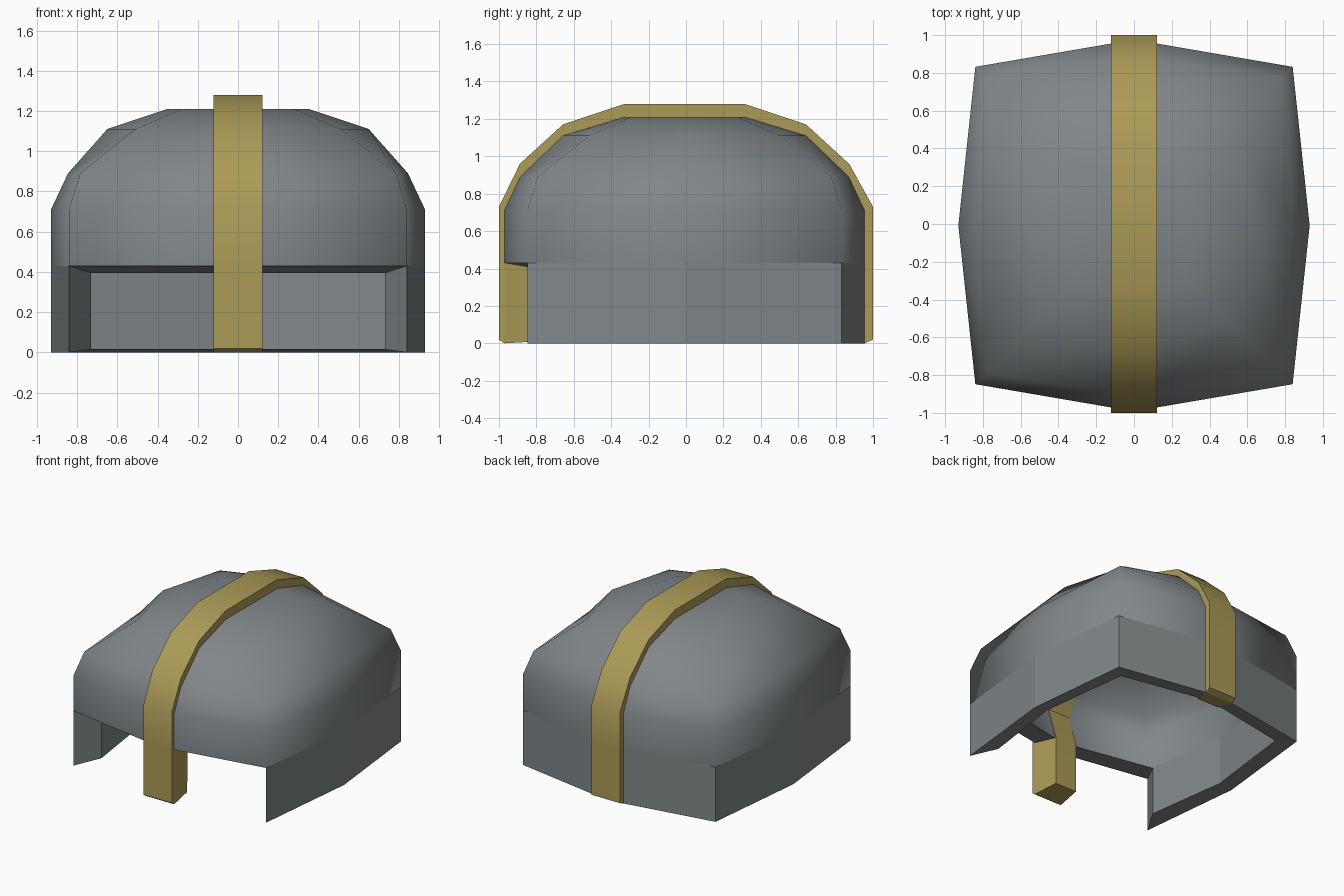
import bpy, bmesh, math

if "Cube" in bpy.data.objects:
    bpy.data.objects.remove(bpy.data.objects["Cube"])


def material(name, rgb):
    m = bpy.data.materials.new(name)
    m.diffuse_color = (*rgb, 1)
    m.use_nodes = True
    m.node_tree.nodes["Principled BSDF"].inputs["Base Color"].default_value = m.diffuse_color
    return m


STEEL = material("grey steel", (0.22, 0.24, 0.25))
BRASS = material("dull brass", (0.41, 0.325, 0.095))
STRAP = 0.123      # half width of the centre strap
INSET = 0.095      # half width of its inner face
SHIFT = -0.008     # slight forward offset of the shell


def finish(bm, name, mat, angle=None):
    bmesh.ops.recalc_face_normals(bm, faces=bm.faces)
    mesh = bpy.data.meshes.new(name)
    bm.to_mesh(mesh)
    bm.free()
    mesh.materials.append(mat)
    if angle:
        mesh.shade_smooth()
        mesh.set_sharp_from_angle(angle=math.radians(angle))
    ob = bpy.data.objects.new(name, mesh)
    bpy.context.collection.objects.link(ob)
    return ob


def ring(bm, z, mid, corner, side):
    """Faceted horizontal loop: front/back flats, corners and side points."""
    half = [(STRAP, -mid), (corner, -corner), (side, 0), (corner, corner), (STRAP, mid)]
    pts = half + [(-x, y) for x, y in reversed(half)]
    return [bm.verts.new((x, y + SHIFT, z)) for x, y in pts]


# helmet shell: outer and inner skins joined by a rim, front left open at the bottom
outer = [(0, .963, .84, .93), (.43, .963, .84, .93), (.71, .963, .84, .93),
         (.89, .878, .785, .845), (1.11, .65, .51, .65), (1.21, .32, .28, .35)]
inner = [(.015, .845, .73, .82), (.395, .845, .73, .82), (.67, .845, .73, .82),
         (.82, .77, .69, .74), (1.0, .57, .44, .57), (1.1, .28, .25, .31)]
OPENING = (0, 8, 9)
bm = bmesh.new()
skins = [[ring(bm, *lv) for lv in levels] for levels in (outer, inner)]
# the lining is thicker around the face opening
for lv in (0, 1):
    for i in (0, 1, 8, 9):
        skins[1][lv][i].co.y += 0.08
for rings in skins:
    for lv in range(len(rings) - 1):
        for i in range(10):
            if lv == 0 and i in OPENING:
                continue
            j = (i + 1) % 10
            f = bm.faces.new((rings[lv][i], rings[lv][j], rings[lv + 1][j], rings[lv + 1][i]))
            f.smooth = lv > 0
    bm.faces.new(rings[-1]).smooth = True
# rim under the walls and over the opening
for i in range(10):
    j = (i + 1) % 10
    lv = 1 if i in OPENING else 0
    a, b = skins[0][lv], skins[1][lv]
    bm.faces.new((a[i], a[j], b[j], b[i]))
# upright ends of the side walls
for i in (1, 8):
    a, b = skins
    bm.faces.new((a[0][i], a[1][i], b[1][i], b[0][i]))
# unused front corners of the bottom loops
bmesh.ops.delete(bm, geom=[v for v in bm.verts if not v.link_faces], context='VERTS')
finish(bm, "helmet_shell", STEEL)


def strap(name, top, bottom, bottom_width):
    """Arched bar between two side paths (y, z) of equal length."""
    bm = bmesh.new()
    loops = []
    for (ty, tz), (by, bz) in zip(top, bottom):
        w = bottom_width
        pts = [(-STRAP, ty, tz), (STRAP, ty, tz), (w, by, bz), (-w, by, bz)]
        loops.append([bm.verts.new(p) for p in pts])
    for a, b in zip(loops, loops[1:]):
        for k in range(4):
            n = (k + 1) % 4
            bm.faces.new((a[k], a[n], b[n], b[k]))
    bm.faces.new(loops[0])
    bm.faces.new(loops[-1])
    finish(bm, name, BRASS, 40)


def arch(half):
    """Front-to-back path from its back half."""
    return [(-y + SHIFT, z) for y, z in half] + [(y + SHIFT, z) for y, z in reversed(half)]


# raised strap running front to back over the crown
over = arch([(1.0, .02), (1.0, .43), (1.0, .73), (.88, .96), (.65, 1.17), (.32, 1.28)])
over = [(math.copysign(1, y) if abs(y) > .95 else y, z) for y, z in over]
under = arch([(.963, 0), (.963, .43), (.963, .71), (.878, .89), (.65, 1.11), (.32, 1.21)])
strap("crest_strap", over, under, STRAP)

# inner half of the strap: nose guard in front, then a band along the lining
lining = arch([(.84, .01), (.84, .395), (.84, .665), (.765, .815), (.565, .995), (.275, 1.094)])
lining[0] = (-.768, .012)
lining[1] = (-.765, .395)
strap("nose_guard_and_inner_band", under, lining, INSET)
